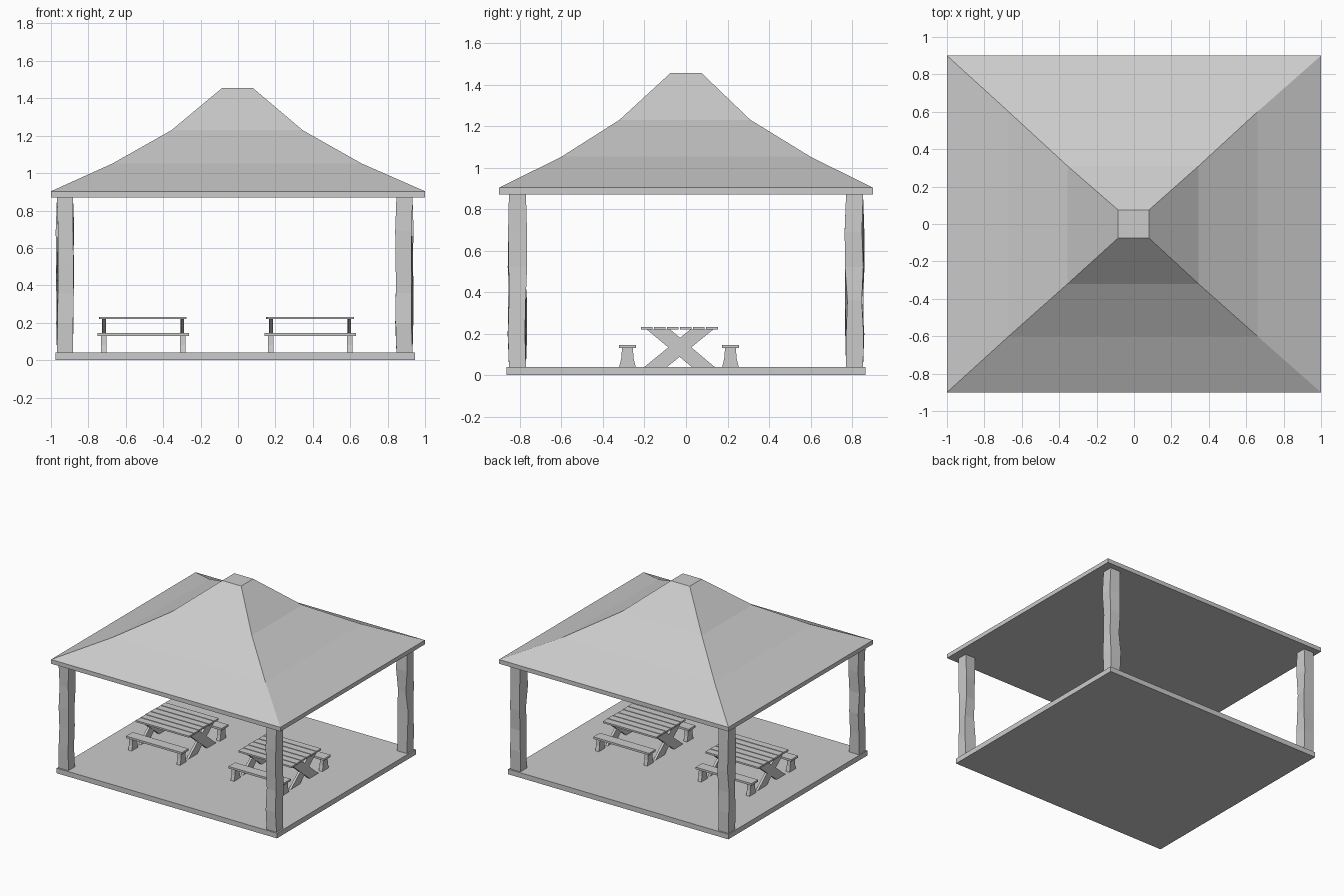
import bpy, bmesh, random

if "Cube" in bpy.data.objects:
    bpy.data.objects.remove(bpy.data.objects["Cube"])

random.seed(4)


def finish(name, bm):
    bmesh.ops.recalc_face_normals(bm, faces=bm.faces)
    me = bpy.data.meshes.new(name)
    bm.to_mesh(me)
    bm.free()
    ob = bpy.data.objects.new(name, me)
    bpy.context.collection.objects.link(ob)
    return ob


def loft(name, rings):
    """Closed solid through rings of equal point count."""
    bm = bmesh.new()
    vs = [[bm.verts.new(p) for p in r] for r in rings]
    n = len(vs[0])
    for a, b in zip(vs, vs[1:]):
        for i in range(n):
            j = (i + 1) % n
            bm.faces.new((a[i], a[j], b[j], b[i]))
    bm.faces.new(vs[0][::-1])
    bm.faces.new(vs[-1])
    return finish(name, bm)


def rect(x0, x1, y0, y1, z):
    return [(x0, y0, z), (x1, y0, z), (x1, y1, z), (x0, y1, z)]


def box(name, x0, x1, y0, y1, z0, z1):
    return loft(name, [rect(x0, x1, y0, y1, z0), rect(x0, x1, y0, y1, z1)])


def plate(name, yz, x0, x1):
    """Side profile in y,z extruded along x."""
    return loft(name, [[(x, y, z) for y, z in yz] for x in (x0, x1)])


# Floor slab
FLOOR = 0.04
box("floor", -0.975, 0.945, -0.865, 0.865, 0, FLOOR)

# Roof: eave fascia and concave hipped slopes up to a small flat cap
loft("roof", [
    rect(-1, 1, -0.9, 0.9, 0.87),
    rect(-1, 1, -0.9, 0.9, 0.903),
    rect(-0.67, 0.66, -0.6, 0.6, 1.052),
    rect(-0.355, 0.345, -0.32, 0.31, 1.23),
    rect(-0.085, 0.08, -0.075, 0.075, 1.455),
])

# Rough-hewn corner posts
for cx in (-0.925, 0.89):
    for cy in (-0.812, 0.812):
        rings = []
        for k, z in enumerate((FLOOR, 0.2, 0.36, 0.52, 0.69, 0.87)):
            j = 0 if k in (0, 5) else 0.007
            rings.append([(x + random.uniform(-j, j), y + random.uniform(-j, j), z)
                          for x, y, z in rect(cx - 0.043, cx + 0.043, cy - 0.041, cy + 0.041, z)])
        loft("post", rings)


def picnic_set(x):
    """Table with two benches; x is the left end of the table top."""
    # Slatted table top
    for i in range(6):
        y = -0.217 + i * 0.0628
        d = random.uniform(-0.003, 0.003)
        box("table_slat", x + d, x + 0.465 + d, y, y + 0.056, 0.219, 0.232)
    # Crossed legs at each end
    for lx in (x + 0.013, x + 0.431):
        plate("table_leg", [(-0.2, FLOOR), (-0.09, FLOOR), (0.13, 0.219), (0.02, 0.219)],
              lx, lx + 0.018)
        plate("table_leg", [(0.027, FLOOR), (0.137, FLOOR), (-0.075, 0.219), (-0.188, 0.219)],
              lx + 0.003, lx + 0.021)
    # Benches with flared legs
    for cy in (-0.282, 0.214):
        box("bench_seat", x - 0.01, x + 0.477, cy - 0.041, cy + 0.041, 0.13, 0.146)
        leg = [(-0.04, FLOOR), (0.04, FLOOR), (0.03, 0.08), (0.026, 0.13),
               (-0.026, 0.13), (-0.03, 0.08)]
        for lx in (x + 0.008, x + 0.43):
            plate("bench_leg", [(cy + y, z) for y, z in leg], lx, lx + 0.03)


for table_x in (-0.74, 0.153):
    picnic_set(table_x)
